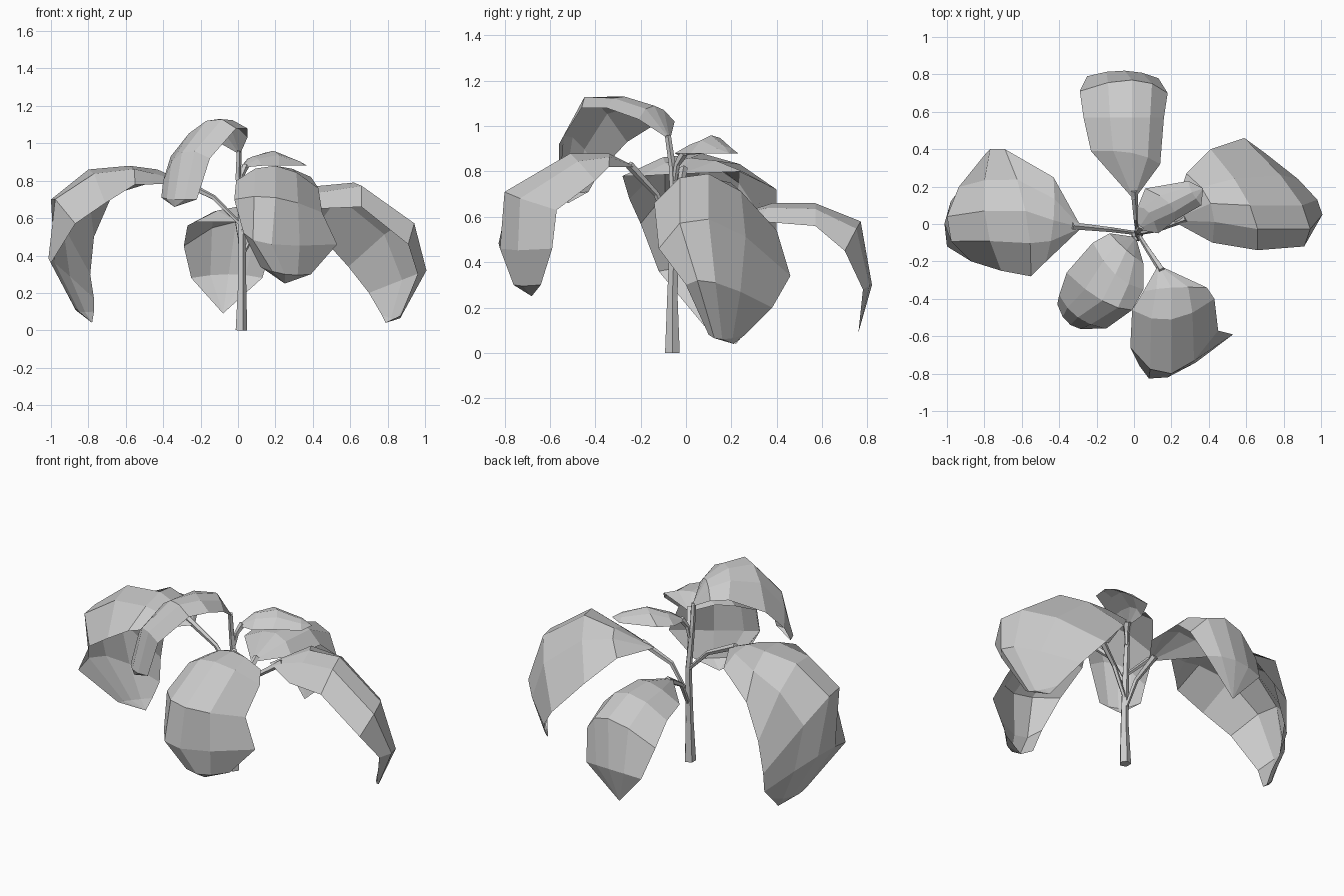
import bpy
import math
from mathutils import Vector

cube = bpy.data.objects.get("Cube")
if cube:
    bpy.data.objects.remove(cube, do_unlink=True)

# One flat colour for the whole plant
grey = bpy.data.materials.new("light grey")
grey.use_nodes = True
colour = (0.6, 0.6, 0.6, 1)
grey.diffuse_color = colour
grey.node_tree.nodes["Principled BSDF"].inputs["Base Color"].default_value = colour


def add_mesh(name, verts, faces):
    mesh = bpy.data.meshes.new(name)
    mesh.from_pydata(verts, [], faces)
    mesh.materials.append(grey)
    obj = bpy.data.objects.new(name, mesh)
    bpy.context.collection.objects.link(obj)


def arc(left, ridge, right, steps=4):
    """Bowed cross-section through one edge, the ridge and the other edge."""
    a, b, c = Vector(left), Vector(ridge), Vector(right)
    points = []
    for i in range(steps + 1):
        t = i / steps
        points.append(a * (1 - t) * (1 - 2 * t) + b * 4 * t * (1 - t) + c * t * (2 * t - 1))
    return points


def leaf(name, base, rows, tip):
    """Faceted sheet lofted from the base over the bowed rows to the tip."""
    sections = [arc(*row) for row in rows]
    n = len(sections[0])
    verts = [Vector(base)] + [p for section in sections for p in section] + [Vector(tip)]
    last = len(verts) - 1
    end = last - n
    faces = []
    for j in range(n - 1):
        faces.append((0, j + 1, j + 2))
        for i in range(len(rows) - 1):
            k = 1 + i * n + j
            faces.append((k, k + n, k + n + 1, k + 1))
        faces.append((end + j, last, end + j + 1))
    add_mesh(name, verts, faces)


def tube(name, path, radii, sides=5):
    """Closed tapered stalk along a path with one radius per point."""
    centres = [Vector(p) for p in path]
    verts, faces = [], []
    for i, centre in enumerate(centres):
        along = centres[min(i + 1, len(path) - 1)] - centres[max(i - 1, 0)]
        turn = Vector((0, 0, 1)).rotation_difference(along)
        for s in range(sides):
            angle = 2 * math.pi * s / sides
            spoke = Vector((math.cos(angle), math.sin(angle), 0)) * radii[i]
            verts.append(centre + turn @ spoke)
    for i in range(len(path) - 1):
        for s in range(sides):
            a, b = i * sides + s, i * sides + (s + 1) % sides
            faces.append((a, b, b + sides, a + sides))
    faces.append(tuple(reversed(range(sides))))
    faces.append(tuple(range(len(verts) - sides, len(verts))))
    add_mesh(name, verts, faces)


# Leaves: each row is one edge, the ridge, the other edge
leaf("left_leaf", (.2, .02, .67), [
    ((.42, -.1, .65), (.41, .11, .77), (.28, .27, .68)),
    ((.66, -.14, .66), (.62, .1, .79), (.41, .4, .54)),
    ((.91, -.12, .46), (.9, .1, .59), (.59, .46, .34)),
    ((.96, 0, .3), (.98, .13, .31), (.7, .38, .2)),
    ((.87, .1, .08), (.85, .16, .06), (.77, .26, .08)),
], (.79, .21, .04))

leaf("right_leaf", (-.28, -.02, .79), [
    ((-.47, -.2, .78), (-.43, .02, .86), (-.43, .25, .8)),
    ((-.55, -.28, .78), (-.58, .07, .88), (-.69, .4, .72)),
    ((-.71, -.25, .68), (-.8, .07, .86), (-.77, .4, .5)),
    ((-.87, -.2, .57), (-1, .04, .7), (-.79, .38, .3)),
    ((-1, -.12, .36), (-.98, .12, .36), (-.77, .34, .17)),
    ((-.87, .08, .12), (-.85, .18, .1), (-.77, .27, .1)),
], (-.78, .22, .04))

leaf("back_leaf", (0, .13, .58), [
    ((-.23, .39, .58), (-.01, .38, .66), (.14, .32, .58)),
    ((-.27, .57, .56), (-.01, .57, .66), (.16, .57, .56)),
    ((-.29, .71, .45), (-.01, .77, .58), (.18, .7, .45)),
    ((-.25, .79, .28), (-.05, .82, .3), (.13, .78, .28)),
], (-.08, .76, .09))

leaf("front_left_leaf", (.13, -.22, .82), [
    ((.05, -.36, .83), (.2, -.34, .88), (.39, -.34, .82)),
    ((-.01, -.46, .8), (.2, -.51, .88), (.43, -.4, .76)),
    ((-.02, -.66, .7), (.2, -.8, .71), (.45, -.57, .63)),
    ((.03, -.76, .52), (.18, -.82, .46), (.53, -.59, .46)),
    ((.12, -.73, .34), (.25, -.76, .3), (.39, -.64, .3)),
], (.25, -.68, .25))

leaf("front_right_leaf", (.01, -.07, .94), [
    ((-.13, -.05, 1.02), (-.04, -.14, 1.09), (.05, -.21, 1.03)),
    ((-.22, -.1, 1.03), (-.1, -.27, 1.13), (.05, -.35, 1.08)),
    ((-.36, -.26, .93), (-.17, -.41, 1.12), (-.01, -.46, 1.08)),
    ((-.4, -.38, .8), (-.3, -.5, .95), (-.15, -.56, .92)),
    ((-.41, -.43, .71), (-.34, -.54, .7), (-.22, -.56, .7)),
], (-.34, -.52, .66))

leaf("top_leaf", (.02, -.03, .87), [
    ((.02, .09, .88), (.08, .06, .93), (.13, -.05, .88)),
    ((.06, .19, .9), (.19, .11, .96), (.22, .02, .88)),
    ((.29, .23, .88), (.31, .17, .91), (.36, .1, .88)),
], (.37, .19, .88))

# Main stem and the stalks that carry the leaves
tube("stem", [(.015, -.06, 0), (.02, -.06, .25), (.02, -.05, .55),
              (0, -.06, .82), (.005, -.08, .96)],
     [.034, .024, .02, .016, .014])
stalks = {
    "left": [(.02, -.05, .4), (.12, -.03, .58), (.28, .03, .69)],
    "right": [(.02, -.05, .56), (-.13, -.03, .71), (-.33, -.01, .81)],
    "back": [(.02, -.05, .35), (.01, .03, .5), (0, .18, .59)],
    "front_left": [(.02, -.05, .5), (.07, -.13, .7), (.15, -.25, .83)],
    "top": [(.01, -.05, .76), (.02, -.04, .83), (.04, -.01, .88)],
}
for side, path in stalks.items():
    tube(side + "_stalk", path, [.011, .014, .02])
